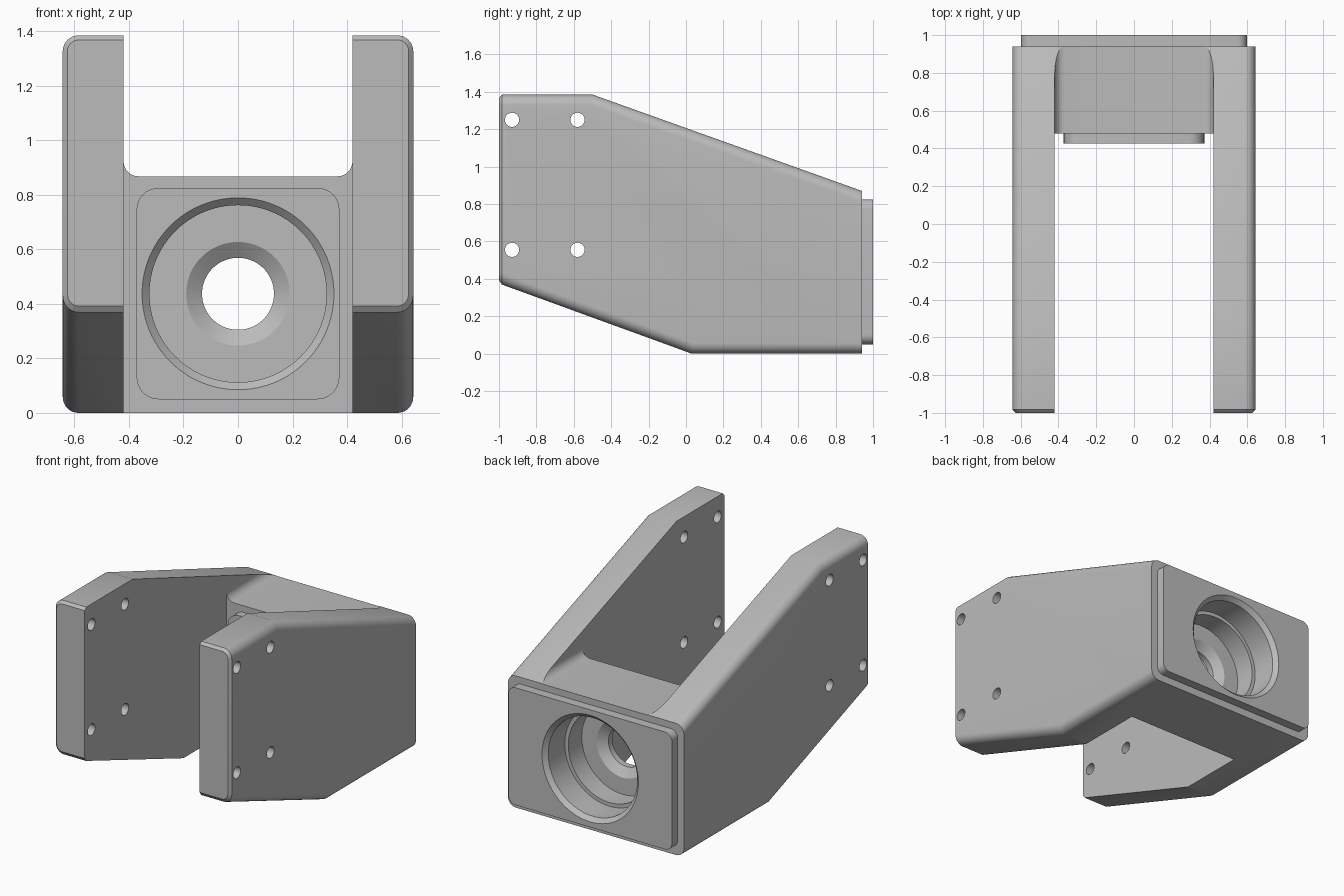
import bpy, bmesh, math
from mathutils import Vector, Matrix

cube = bpy.data.objects.get("Cube")
if cube:
    bpy.data.objects.remove(cube, do_unlink=True)

grey = bpy.data.materials.new("plain grey")
grey.use_nodes = True
COLOUR = (0.5, 0.5, 0.5, 1)
grey.diffuse_color = COLOUR
grey.node_tree.nodes["Principled BSDF"].inputs["Base Color"].default_value = COLOUR

HALF, INNER, BACK, WEB_Y = 0.643, 0.42, 0.94, 0.48
BORE_Z = 0.437


def make_object(name, bm):
    bmesh.ops.recalc_face_normals(bm, faces=bm.faces)
    mesh = bpy.data.meshes.new(name)
    bm.to_mesh(mesh)
    bm.free()
    mesh.materials.append(grey)
    obj = bpy.data.objects.new(name, mesh)
    bpy.context.collection.objects.link(obj)
    return obj


def box(name, x, y, z, radius=0, pick=None):
    """Box from ranges; lengthwise (y) edges accepted by pick are rounded."""
    bm = bmesh.new()
    bmesh.ops.create_cube(bm, size=1)
    for v in bm.verts:
        v.co = Vector([(r[0] + r[1]) / 2 + c * (r[1] - r[0]) for r, c in zip((x, y, z), v.co)])
    if radius:
        edges = [e for e in bm.edges
                 if abs(e.verts[0].co.y - e.verts[1].co.y) > 0.01
                 and (pick is None or pick(e.verts[0].co))]
        bmesh.ops.bevel(bm, geom=edges, offset=radius, segments=8, profile=0.5, affect='EDGES')
    return make_object(name, bm)


def lathe(name, profile, steps=96):
    """Solid of revolution about the bore axis from (radius, y) points."""
    bm = bmesh.new()
    verts = [bm.verts.new((r, y, BORE_Z)) for r, y in profile]
    edges = [bm.edges.new(pair) for pair in zip(verts, verts[1:])]
    bmesh.ops.spin(bm, geom=verts + edges, cent=(0, 0, BORE_Z), axis=(0, 1, 0),
                   angle=math.tau, steps=steps)
    bmesh.ops.remove_doubles(bm, verts=bm.verts, dist=1e-4)
    return make_object(name, bm)


def combine(target, tool, operation):
    mod = target.modifiers.new(operation.lower(), 'BOOLEAN')
    mod.operation, mod.object, mod.solver = operation, tool, 'EXACT'
    bpy.context.view_layer.objects.active = target
    bpy.ops.object.modifier_apply(modifier=mod.name)
    bpy.data.objects.remove(tool, do_unlink=True)


# Bracket body: side outline extruded across the full width
outline = [(-1, 0.375), (0.03, 0), (BACK, 0), (BACK, 0.87), (-0.5, 1.385), (-1, 1.385)]
bm = bmesh.new()
face = bm.faces.new([bm.verts.new((-HALF, y, z)) for y, z in outline])
move = bmesh.ops.extrude_face_region(bm, geom=[face])["geom"]
bmesh.ops.translate(bm, verts=[g for g in move if isinstance(g, bmesh.types.BMVert)],
                    vec=(2 * HALF, 0, 0))
bmesh.ops.recalc_face_normals(bm, faces=bm.faces)

# Rounded outer long edges, then a small chamfer around the front ends
long_edges = [e for e in bm.edges
              if abs(e.verts[0].co.x - e.verts[1].co.x) < 0.01
              and abs(e.verts[0].co.y - e.verts[1].co.y) > 0.01]
bmesh.ops.bevel(bm, geom=long_edges, offset=0.058, segments=8, profile=0.5, affect='EDGES')
front_edges = [e for e in bm.edges if all(v.co.y < -0.999 for v in e.verts)]
bmesh.ops.bevel(bm, geom=front_edges, offset=0.017, segments=1, affect='EDGES')
body = make_object("fork_bracket", bm)

# Gap between the arms, and the filleted trough above the cross block
combine(body, box("gap_cutter", (-INNER, INNER), (-2, WEB_Y), (-1, 3)), 'DIFFERENCE')
combine(body, box("trough_cutter", (-INNER, INNER), (-2, 2), (0.868, 3), 0.055,
                  lambda co: co.z < 1), 'DIFFERENCE')

# Raised pads on the front and back of the cross block
combine(body, box("front_pad", (-0.372, 0.372), (0.425, 0.6), (0.05, 0.825), 0.08), 'UNION')
combine(body, box("back_pad", (-0.597, 0.597), (0.8, 1), (0.05, 0.825), 0.05), 'UNION')

# Stepped bore with bearing seats at both ends
bore = [(0, 0.3), (0.352, 0.3), (0.352, 0.425), (0.325, 0.452), (0.325, 0.54),
        (0.19, 0.54), (0.132, 0.58), (0.132, 0.62), (0.19, 0.66), (0.3, 0.66),
        (0.3, 0.8), (0.325, 0.8), (0.325, 0.973), (0.352, 1), (0.352, 1.2), (0, 1.2)]
combine(body, lathe("bore_cutter", bore), 'DIFFERENCE')

# Four screw holes through both arms
for y in (-0.93, -0.58):
    for z in (0.555, 1.25):
        bm = bmesh.new()
        bmesh.ops.create_cone(bm, cap_ends=True, segments=32, radius1=0.038, radius2=0.038,
                              depth=3, matrix=Matrix.Translation((0, y, z))
                              @ Matrix.Rotation(math.pi / 2, 4, 'Y'))
        combine(body, make_object("screw_hole_cutter", bm), 'DIFFERENCE')

# Smooth curved areas, sharp edges kept
bpy.ops.object.select_all(action='DESELECT')
body.select_set(True)
bpy.context.view_layer.objects.active = body
bpy.ops.object.shade_smooth_by_angle(angle=math.radians(20))
